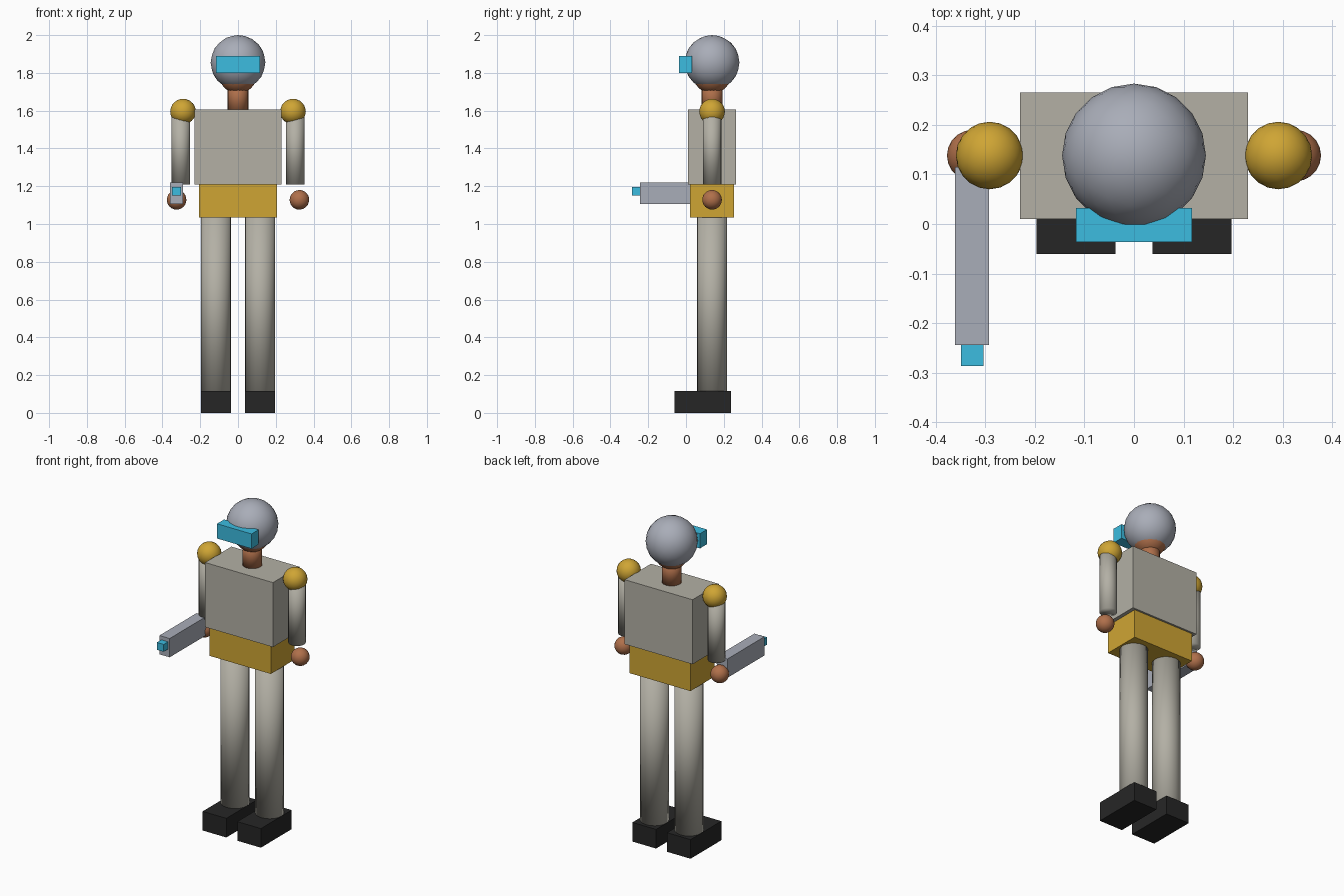
import bpy

if "Cube" in bpy.data.objects:
    bpy.data.objects.remove(bpy.data.objects["Cube"])


def material(name, hex_code):
    """Flat material from an sRGB hex code."""
    rgb = [int(hex_code[i:i + 2], 16) / 255 for i in (0, 2, 4)]
    lin = [c / 12.92 if c < 0.04 else ((c + 0.055) / 1.055) ** 2.4 for c in rgb]
    mat = bpy.data.materials.new(name)
    mat.use_nodes = True
    mat.diffuse_color = (*lin, 1)
    mat.node_tree.nodes["Principled BSDF"].inputs["Base Color"].default_value = (*lin, 1)
    return mat


cloth = material("warm grey cloth", "b3b0a5")
steel = material("blue grey steel", "a9adb8")
gold = material("gold", "cfa534")
glow = material("cyan glass", "3cbce0")
skin = material("brown skin", "b0704b")
rubber = material("black rubber", "262626")

DEPTH = 0.138  # body centre line in y


def finish(name, mat, smooth=False):
    obj = bpy.context.object
    obj.name = name
    obj.data.materials.append(mat)
    if smooth:
        bpy.ops.object.shade_smooth()
    return obj


def box(name, mat, x, y, z):
    """Box from (min, max) ranges on each axis."""
    ranges = (x, y, z)
    bpy.ops.mesh.primitive_cube_add(size=1, location=[(a + b) / 2 for a, b in ranges])
    bpy.context.object.scale = [b - a for a, b in ranges]
    bpy.ops.object.transform_apply(location=False, rotation=False, scale=True)
    return finish(name, mat)


def ball(name, mat, x, z, radius):
    bpy.ops.mesh.primitive_ico_sphere_add(subdivisions=3, radius=radius,
                                          location=(x, DEPTH, z))
    return finish(name, mat, True)


def tube(name, mat, x, bottom, top, radius):
    bpy.ops.mesh.primitive_cylinder_add(vertices=20, radius=radius, depth=top - bottom,
                                        location=(x, DEPTH, (bottom + top) / 2))
    return finish(name, mat, True)


# Head
ball("helmet", steel, 0, 1.855, 0.145)
ball("head", skin, 0, 1.79, 0.1)
tube("neck", skin, 0, 1.59, 1.75, 0.055)
box("visor", glow, (-0.117, 0.117), (-0.036, 0.032), (1.80, 1.89))

# Trunk
box("torso", cloth, (-0.23, 0.23), (0.01, 0.265), (1.21, 1.605))
box("pelvis", gold, (-0.207, 0.207), (0.022, 0.253), (1.035, 1.21))

# Limbs, mirrored left and right
for side, s in (("left", 1), ("right", -1)):
    ball(side + "_shoulder", gold, s * 0.291, 1.595, 0.068)
    tube(side + "_arm", cloth, s * 0.303, 1.21, 1.595, 0.049)
    ball(side + "_hand", skin, s * 0.325, 1.128, 0.052)
    tube(side + "_leg", cloth, s * 0.117, 0.1, 1.035, 0.08)
    box(side + "_boot", rubber, sorted((s * 0.037, s * 0.197)), (-0.06, 0.237), (0, 0.117))

# Hand-held device
box("blaster_body", steel, (-0.361, -0.292), (-0.244, 0.115), (1.105, 1.22))
box("blaster_tip", glow, (-0.349, -0.303), (-0.286, -0.244), (1.152, 1.197))
